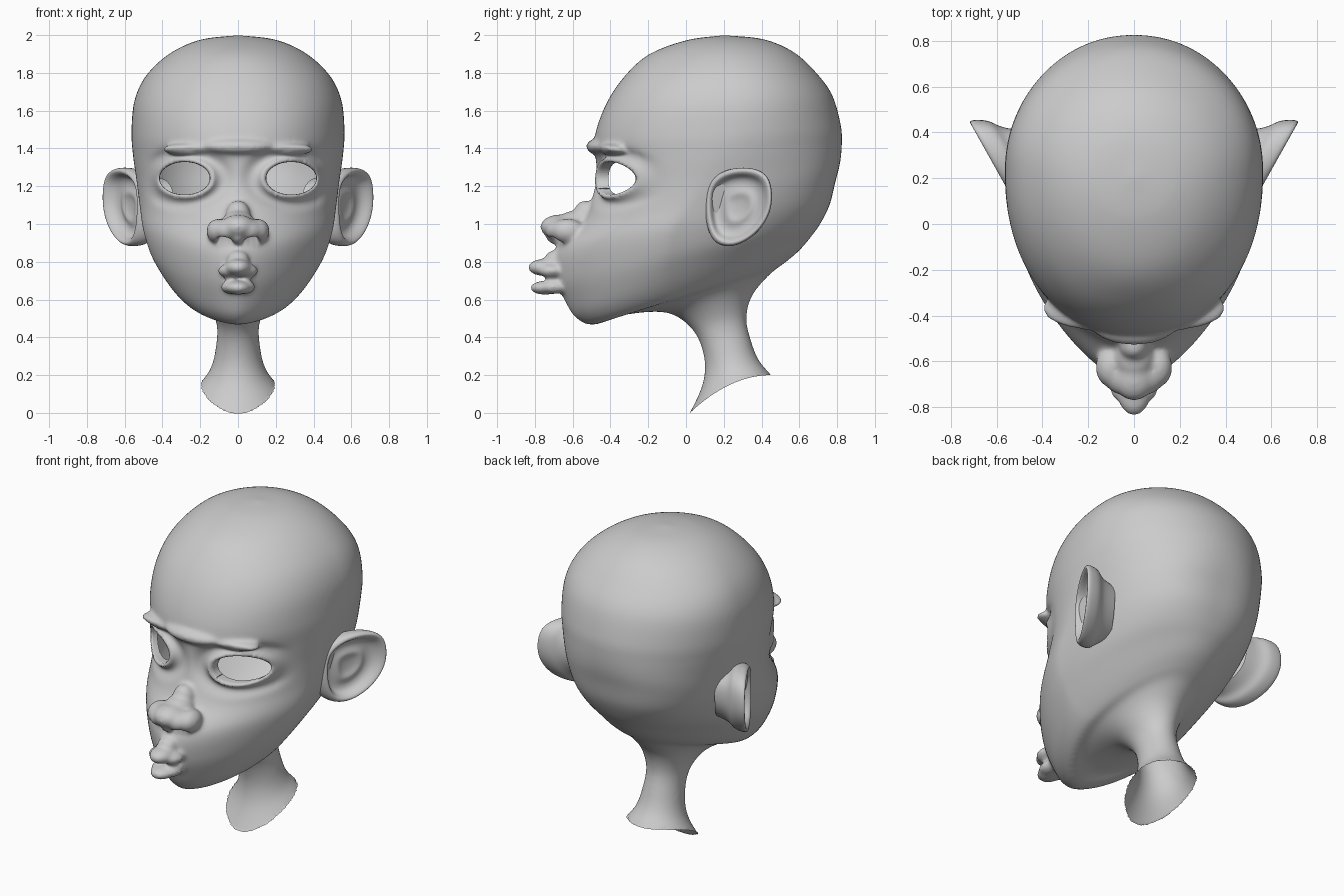
import bpy, bmesh
from math import sin, cos, pi, exp, hypot
from mathutils import Vector, Matrix
from mathutils.bvhtree import BVHTree

if "Cube" in bpy.data.objects:
    bpy.data.objects.remove(bpy.data.objects["Cube"])


def finish(bm, name):
    for f in bm.faces:
        f.smooth = True
    me = bpy.data.meshes.new(name)
    bm.to_mesh(me)
    bm.free()
    ob = bpy.data.objects.new(name, me)
    bpy.context.collection.objects.link(ob)
    return ob


def loft(bm, rows):
    """Skin a list of closed loops."""
    vs = [[bm.verts.new(p) for p in r] for r in rows]
    n = len(rows[0])
    for a, b in zip(vs, vs[1:]):
        for i in range(n):
            j = (i + 1) % n
            bm.faces.new((a[i], a[j], b[j], b[i]))
    return vs


def spline(rows, s):
    """Catmull-Rom through rows of numbers."""
    n = len(rows)
    k = min(int(s), n - 2)
    t = s - k
    b, c = rows[k], rows[k + 1]
    a = rows[k - 1] if k else [2 * p - q for p, q in zip(b, c)]
    d = rows[k + 2] if k + 2 < n else [2 * q - p for p, q in zip(b, c)]
    return [.5 * (2 * q + (r - p) * t + (2 * p - 5 * q + 4 * r - u) * t * t
                  + (3 * q - p - 3 * r + u) * t ** 3)
            for p, q, r, u in zip(a, b, c, d)]


EX, EZ = .282, 1.242


def eye_dist(co):
    return hypot((abs(co.x) - EX) / .135, (co.z - EZ) / .088)


def lid_shift(e, x):
    fade = min(1, max(0, (.50 - abs(x)) / .08))
    return fade * (.02 * exp(-((e - 1.6) / .33) ** 2) - .025 * exp(-((e - 1.1) / .17) ** 2))


def neck_cut(y):
    u = (y - .02) / .43
    return .2 * (1 - (1 - u) ** 2)


# Head and neck: tilted sections fanning from neck to crown
# front y, front z, back y, back z, half width, widest point, front squareness
SECTIONS = [
    (-.07, -.15, .53, .10, .30, .5, 2),
    (.02, .00, .45, .20, .23, .5, 2), (.09, .16, .385, .28, .15, .5, 2),
    (.095, .30, .345, .38, .118, .5, 2), (.035, .44, .32, .50, .113, .5, 2),
    (-.10, .53, .35, .62, .16, .48, 2), (-.32, .52, .44, .73, .22, .46, 1.9),
    (-.49, .467, .53, .80, .28, .43, 1.65), (-.585, .505, .60, .86, .34, .42, 1.6),
    (-.645, .60, .66, .93, .405, .42, 1.55), (-.695, .72, .71, 1.0, .462, .43, 1.48),
    (-.69, .87, .76, 1.10, .502, .43, 1.48), (-.55, 1.02, .79, 1.22, .522, .44, 1.7),
    (-.49, 1.16, .815, 1.32, .538, .47, 1.9), (-.475, 1.31, .825, 1.42, .556, .51, 2.05),
    (-.485, 1.45, .82, 1.52, .564, .55, 2.15), (-.43, 1.62, .775, 1.68, .548, .57, 2.2),
    (-.335, 1.77, .69, 1.80, .485, .57, 2.15), (-.20, 1.895, .57, 1.91, .36, .55, 2),
    (0, 1.972, .41, 1.978, .20, .5, 2), (.2, 2, .2, 2, 0, .5, 2)]
NU, SUB = 128, 8
rows = []
for k in range((len(SECTIONS) - 1) * SUB + 1):
    s = k / SUB
    fy, fz, by, bz, w, m, nf = spline(SECTIONS, s)
    nb = 2 + .5 * exp(-((s - 11.5) / 2) ** 2)
    loop = []
    for i in range(NU):
        t = 2 * pi * i / NU
        c, sn = cos(t), sin(t)
        e = 2 / (nf if c > 0 else nb)
        u = abs(c) ** e
        f = m * (1 - u) if c > 0 else m + (1 - m) * u
        x = w * abs(sn) ** e * (1 if sn > 0 else -1)
        loop.append((x, fy + (by - fy) * f, fz + (bz - fz) * f))
    rows.append(loop)
bm = bmesh.new()
bm.faces.new(loft(bm, rows)[0])
bmesh.ops.remove_doubles(bm, verts=bm.verts, dist=1e-5)
bmesh.ops.recalc_face_normals(bm, faces=bm.faces)

# Brow, nose and mouth masses, mirrored when off-centre: (centre, radii)
BLOBS = [
    # brow ridge
    ((0, -.43, 1.41), (.20, .10, .05)), ((.20, -.375, 1.395), (.20, .10, .04)),
    # nose tip, wings, columella and upper slope
    ((0, -.672, .985), (.09, .10, .065)), ((.104, -.625, .962), (.064, .088, .066)),
    ((.06, -.66, .965), (.07, .085, .062)), ((0, -.685, .935), (.03, .06, .045)),
    ((0, -.58, 1.01), (.085, .10, .062)), ((0, -.535, 1.05), (.065, .06, .075)),
    # upper lip, lower lip
    ((0, -.75, .77), (.068, .088, .046)), ((.045, -.71, .752), (.062, .072, .038)),
    ((0, -.70, .81), (.06, .05, .05)),
    ((0, -.745, .662), (.068, .082, .037)), ((.035, -.70, .666), (.058, .075, .037))]
for c, r in BLOBS:
    for sx in ((1, -1) if c[0] else (1,)):
        mat = Matrix.Translation((c[0] * sx, c[1], c[2])) @ Matrix.Diagonal((*r, 1))
        bmesh.ops.create_uvsphere(bm, u_segments=24, v_segments=16, radius=1, matrix=mat)

# Fuse into one skin and soften the joins
tmp = finish(bm, "fused")
mod = tmp.modifiers.new("fuse", 'REMESH')
mod.mode, mod.voxel_size = 'VOXEL', .0115
mod = tmp.modifiers.new("soften", 'SMOOTH')
mod.factor, mod.iterations = .5, 12
bm = bmesh.new()
bm.from_object(tmp, bpy.context.evaluated_depsgraph_get())
bpy.data.objects.remove(tmp)
bm.normal_update()

# Nostrils, then lids with a shallow hollow around them
for v in bm.verts:
    if v.normal.z < -.1 and .86 < v.co.z < 1 and v.co.y < -.58:
        d = hypot((abs(v.co.x) - .07) / .036, (v.co.y + .665) / .045)
        v.co.z += .05 * exp(-d ** 4)
    if v.co.y < -.05:
        v.co.y += lid_shift(eye_dist(v.co), v.co.x)

# Open the neck along its curved lower edge
bmesh.ops.delete(bm, geom=[v for v in bm.verts if v.co.z < .25 and v.co.z < neck_cut(v.co.y) - .006],
                 context='VERTS')
for v in bm.verts:
    if v.is_boundary:
        v.co.z = neck_cut(v.co.y)

# Open the eyes and turn the lid edge inward
skin = BVHTree.FromBMesh(bm)
hole = [f for f in bm.faces if f.calc_center_median().y < -.05
        and eye_dist(f.calc_center_median()) < 1.03]
bmesh.ops.delete(bm, geom=hole, context='FACES')
rim = [e for e in bm.edges if e.is_boundary and e.verts[0].co.z > .9]
for v in {v for e in rim for v in e.verts}:
    d = eye_dist(v.co)
    cx = EX if v.co.x > 0 else -EX
    x, z = cx + (v.co.x - cx) / d, EZ + (v.co.z - EZ) / d
    hit = skin.ray_cast(Vector((x, -2, z)), Vector((0, 1, 0)))[0]
    v.co = hit if hit else (x, v.co.y, z)
for depth, grow in ((.015, .98), (.045, 1.01)):
    ext = bmesh.ops.extrude_edge_only(bm, edges=rim)['geom']
    rim = [g for g in ext if isinstance(g, bmesh.types.BMEdge) and g.is_boundary]
    for v in {v for e in rim for v in e.verts}:
        cx = EX if v.co.x > 0 else -EX
        v.co.x = cx + (v.co.x - cx) * grow
        v.co.z = EZ + (v.co.z - EZ) * grow
        v.co.y += depth
finish(bm, "head")

# Ears: outline swept from the root, over the rim and into the bowl
OUTLINE = [(.10, 1.10), (.105, 1.20), (.16, 1.265), (.25, 1.30), (.36, 1.30), (.44, 1.26),
           (.46, 1.16), (.45, 1.06), (.39, .96), (.30, .895), (.22, .875), (.14, .90), (.105, 1.0)]
RINGS = [(.74, -.20), (.80, -.11), (.96, -.085), (1.0, -.045), (1.0, .0), (.92, .018),
         (.82, .0), (.74, -.04), (.52, -.05), (.36, -.03), (.2, -.05)]
for side, name in ((1, "ear_left"), (-1, "ear_right")):
    bm = bmesh.new()
    loops = []
    for k, off in RINGS:
        loop = []
        for y, z in OUTLINE:
            y, z = .28 + (y - .28) * k, 1.09 + (z - 1.09) * k
            loop.append((side * (.518 + (y - .11) * .56 + off), y, z))
        loops.append(loop)
    vs = loft(bm, loops)
    bm.faces.new(vs[-1])
    bmesh.ops.recalc_face_normals(bm, faces=bm.faces)
    cap = max(bm.faces, key=lambda f: len(f.verts))
    if cap.normal.x * side < 0:
        bmesh.ops.reverse_faces(bm, faces=bm.faces)
    ear = finish(bm, name)
    mod = ear.modifiers.new("smooth", 'SUBSURF')
    mod.levels = mod.render_levels = 2
